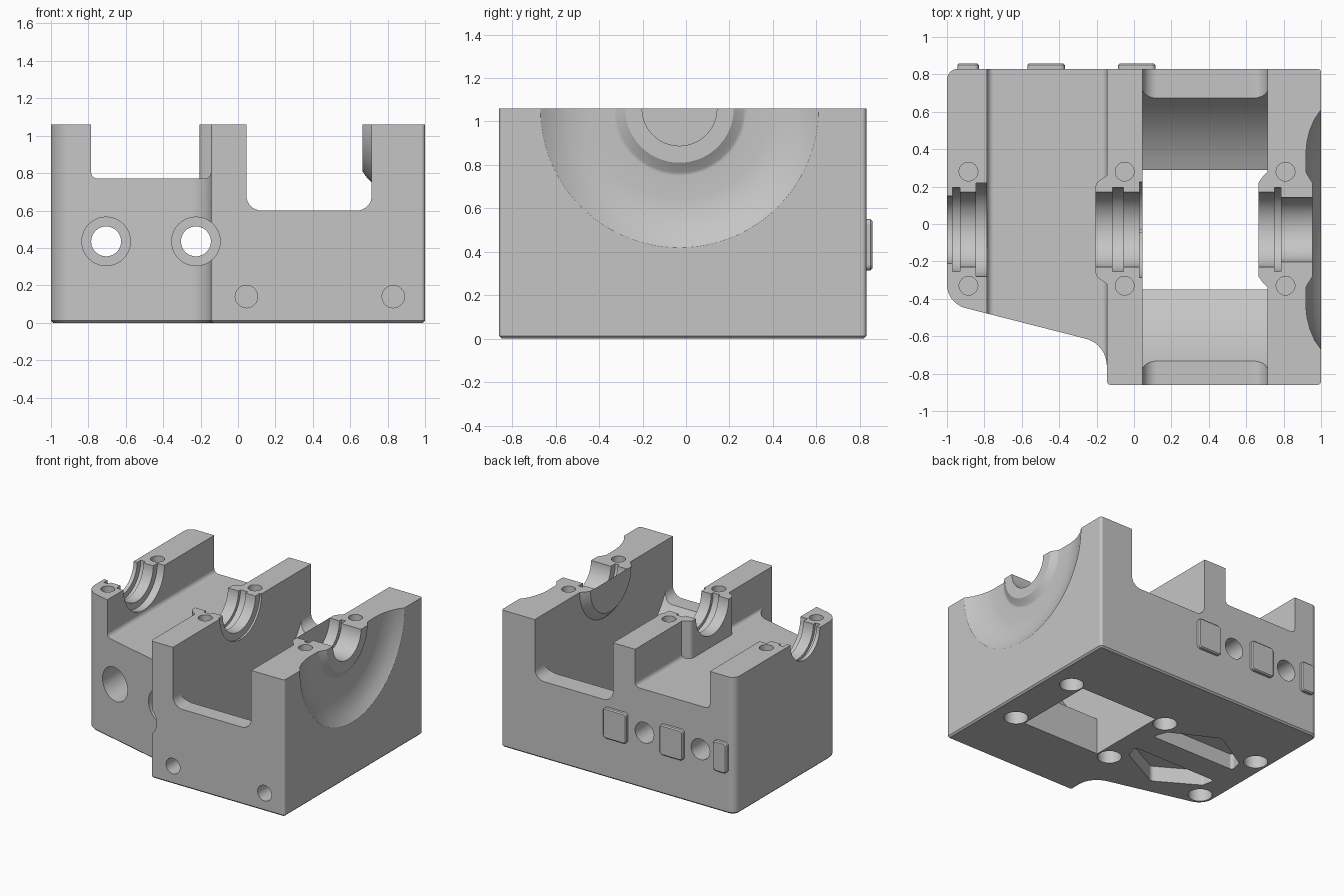
import bpy, bmesh, math
from mathutils import Vector

cube = bpy.data.objects.get("Cube")
if cube:
    bpy.data.objects.remove(cube, do_unlink=True)

grey = bpy.data.materials.new("cast_grey")
grey.use_nodes = True
GREY = (0.56, 0.56, 0.56, 1)
grey.diffuse_color = GREY
grey.node_tree.nodes["Principled BSDF"].inputs["Base Color"].default_value = GREY

AXIS_Y, TOP = -0.03, 1.06      # crank axis lies in the top face
TALL = 1.5                     # parts are built tall, then trimmed at TOP


def finish(name, bm):
    bmesh.ops.recalc_face_normals(bm, faces=bm.faces)
    mesh = bpy.data.meshes.new(name)
    bm.to_mesh(mesh)
    bm.free()
    mesh.materials.append(grey)
    ob = bpy.data.objects.new(name, mesh)
    bpy.context.collection.objects.link(ob)
    return ob


def rounded(corners, steps=8):
    """Outline with a fillet radius per corner: (a, b, radius)."""
    out = []
    for i, (a, b, r) in enumerate(corners):
        p = Vector((a, b))
        u = (Vector(corners[i - 1][:2]) - p).normalized()
        v = (Vector(corners[(i + 1) % len(corners)][:2]) - p).normalized()
        if r == 0:
            out.append(p)
            continue
        half = u.angle(v) / 2
        centre = p + (u + v).normalized() * (r / math.sin(half))
        start = (p + u * (r / math.tan(half)) - centre).normalized()
        end = (p + v * (r / math.tan(half)) - centre).normalized()
        for k in range(steps + 1):
            out.append(centre + start.slerp(end, k / steps).normalized() * r)
    return out


def circle(a, b, r, n=40):
    return [(a + r * math.cos(math.tau * i / n), b + r * math.sin(math.tau * i / n)) for i in range(n)]


def rect(a0, a1, b0, b1, r=0):
    return rounded([(a0, b0, r), (a1, b0, r), (a1, b1, r), (a0, b1, r)])


def prism(name, outline, axis, lo, hi, chamfer=0):
    """Extrude an outline along y or z, optionally chamfering the low end."""
    bm = bmesh.new()
    place = (lambda p, t: (p[0], p[1], t)) if axis == "z" else (lambda p, t: (p[0], t, p[1]))
    low = [bm.verts.new(place(p, lo)) for p in outline]
    high = [bm.verts.new(place(p, hi)) for p in outline]
    base = bm.faces.new(low)
    bm.faces.new(high)
    for i in range(len(low)):
        bm.faces.new((low[i - 1], low[i], high[i], high[i - 1]))
    bmesh.ops.recalc_face_normals(bm, faces=bm.faces)
    if chamfer:
        bmesh.ops.bevel(bm, geom=list(base.edges), offset=chamfer, segments=1, affect="EDGES")
    return finish(name, bm)


def lathe(name, profile, n=96):
    """Turn an (x, radius) profile about the crank axis."""
    bm = bmesh.new()
    vs = [bm.verts.new((x, AXIS_Y, TOP + r)) for x, r in profile]
    edges = [bm.edges.new(pair) for pair in zip(vs, vs[1:])]
    bmesh.ops.spin(bm, geom=vs + edges, cent=(0, AXIS_Y, TOP), axis=(1, 0, 0), angle=math.tau, steps=n)
    bmesh.ops.remove_doubles(bm, verts=bm.verts, dist=0.0001)
    return finish(name, bm)


def bore(name, steps):
    """Stepped bore from (x0, x1, radius) sections."""
    profile = [(steps[0][0], 0)]
    for x0, x1, r in steps:
        profile += [(x0, r), (x1, r)]
    return lathe(name, profile + [(steps[-1][1], 0)])


# Main casting
body = prism("engine_block", rounded([
    (-1, 0.83, 0.06), (1, 0.83, 0.02), (1, -0.86, 0.02), (-0.145, -0.86, 0.02),
    (-0.145, -0.642, 0.15), (-1, -0.424, 0.13)]), "z", 0, TALL, chamfer=0.012)


def combine(tool, operation="DIFFERENCE"):
    mod = body.modifiers.new(tool.name, "BOOLEAN")
    mod.object, mod.operation, mod.solver = tool, operation, "EXACT"
    bpy.context.view_layer.objects.active = body
    bpy.ops.object.modifier_apply(modifier=mod.name)
    bpy.data.objects.remove(tool, do_unlink=True)


# Left bay and right bay
combine(prism("left_bay", rounded([(-0.785, 0.77, 0.035), (-0.145, 0.77, 0.035),
                                   (-0.145, 2, 0), (-0.785, 2, 0)]), "y", -2, 2))
combine(prism("right_bay", rounded([(0.045, 0.6, 0.08), (0.715, 0.6, 0.08),
                                    (0.715, 2, 0), (0.045, 2, 0)]), "y", -2, 2))
combine(lathe("sump_sweep", [(0.045, 0), (0.045, 0.84), (0.715, 0.84), (0.715, 0)]))
combine(prism("sump_opening", rect(0.045, 0.715, -0.35, 0.29), "z", -1, 0.6))

# Bearing bosses on the walls
combine(prism("middle_boss", rounded([
    (-0.1, 0.27, 0), (-0.145, 0.26, 0), (-0.205, 0.22, 0.04), (-0.205, -0.28, 0.04),
    (-0.145, -0.32, 0), (-0.1, -0.33, 0)]), "z", 0.7, TALL), "UNION")
combine(lathe("right_boss", [(0.8, 0), (0.8, 0.31), (0.715, 0.31), (0.69, 0.285),
                             (0.665, 0.25), (0.665, 0)]), "UNION")

# Dished recess on the right face, with a raised bearing ring
combine(lathe("side_recess", [
    (1.2, 0), (1.2, 0.64), (1, 0.64), (0.965, 0.59), (0.94, 0.53), (0.925, 0.47), (0.92, 0.42),
    (0.92, 0.31), (0.926, 0.295), (0.945, 0.265), (0.955, 0.25), (0.955, 0)]))

# Stepped bearing bores
combine(bore("left_bore", [(-1.1, -0.97, 0.18), (-0.97, -0.93, 0.225),
                           (-0.93, -0.845, 0.2), (-0.845, -0.7, 0.25)]))
combine(bore("middle_bore", [(-0.3, -0.115, 0.2), (-0.115, -0.055, 0.225),
                             (-0.055, 0.03, 0.2), (0.03, 0.1, 0.255)]))
combine(bore("right_bore", [(0.6, 0.75, 0.2), (0.75, 0.785, 0.225), (0.785, 1.1, 0.172)]))

# Trim the top flat
combine(prism("top_trim", rect(-2, 2, -2, 2), "z", TOP, 3))

# Stud holes above, counterbores below
for x in (-0.885, -0.05, 0.81):
    for y in (0.28, -0.33):
        combine(prism("stud_hole", circle(x, y, 0.05), "z", 0.8, 2))
        combine(prism("foot_hole", circle(x, y, 0.085), "z", -1, 0.12))

# Long shaft holes, wide at the front and narrow at the back
for x in (-0.705, -0.225):
    combine(prism("shaft_bore", circle(x, 0.435, 0.13), "y", -2, 0.3))
    combine(prism("shaft_hole", circle(x, 0.435, 0.08), "y", 0.2, 2))

# Blind front holes
for x in (0.045, 0.83):
    combine(prism("front_hole", circle(x, 0.14, 0.06), "y", -2, -0.7))

# Lightening pockets underneath
for s in (1, -1):
    pocket = [(-0.83, 0.1, 0.02), (-0.81, 0.2, 0.03), (-0.49, 0.39, 0.04),
              (-0.14, 0.21, 0.04), (-0.1, 0.1, 0.02)]
    combine(prism("under_pocket", rounded([(x, s * y - 0.01, r) for x, y, r in pocket], 4),
                  "z", -1, 0.12))

# Raised pads on the back
pads = []
for x0, x1 in ((-0.945, -0.83), (-0.57, -0.37), (-0.085, 0.115)):
    pad = prism("back_pad", rect(x0, x1, 0.315, 0.55, 0.025), "y", 0.858, 0.8, chamfer=0.008)
    pads.append(pad)

# Smooth the curved faces and keep edges crisp
for ob in [body] + pads:
    bpy.ops.object.select_all(action="DESELECT")
    ob.select_set(True)
    bpy.context.view_layer.objects.active = ob
    bpy.ops.object.shade_smooth_by_angle(angle=math.radians(30))
    weighted = ob.modifiers.new("weighted_normals", "WEIGHTED_NORMAL")
    weighted.keep_sharp = True
